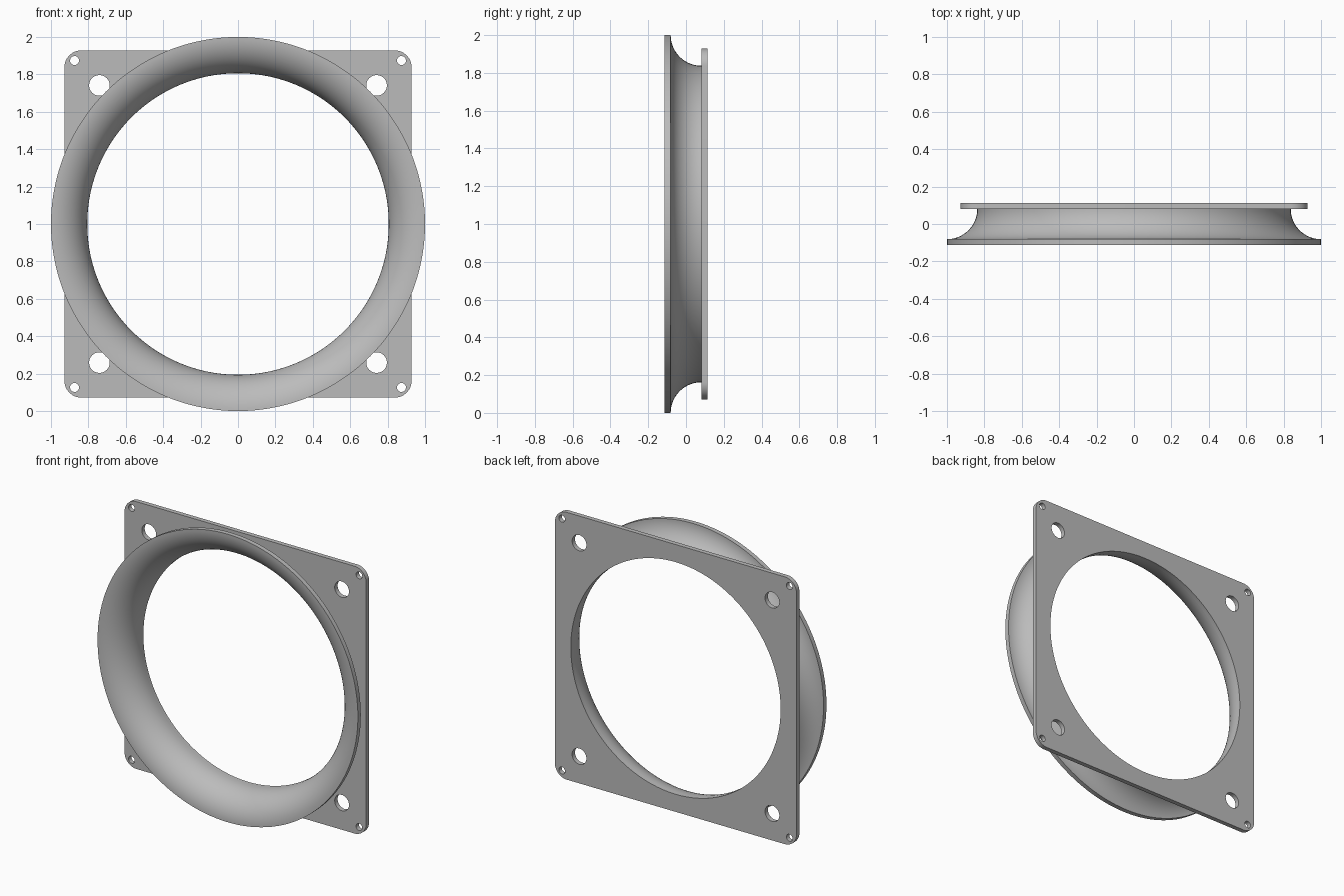
import bpy, bmesh, math

if "Cube" in bpy.data.objects:
    bpy.data.objects.remove(bpy.data.objects["Cube"])

Y_BACK, THICK = 0.113, 0.032
Y_JOIN = Y_BACK - THICK          # front face of the mounting plate
HOLE_R, SEG, ARC = 0.806, 144, 20

grey = bpy.data.materials.new("grey plastic")
grey.diffuse_color = (0.5, 0.5, 0.5, 1)
grey.use_nodes = True
grey.node_tree.nodes["Principled BSDF"].inputs["Base Color"].default_value = grey.diffuse_color


def finish(obj):
    """Weld, orient normals, colour and smooth one part."""
    bm = bmesh.new()
    bm.from_mesh(obj.data)
    bmesh.ops.remove_doubles(bm, verts=bm.verts, dist=1e-5)
    bmesh.ops.recalc_face_normals(bm, faces=bm.faces)
    bm.to_mesh(obj.data)
    bm.free()
    obj.data.materials.clear()
    obj.data.materials.append(grey)
    bpy.ops.object.select_all(action='DESELECT')
    obj.select_set(True)
    bpy.context.view_layer.objects.active = obj
    bpy.ops.object.shade_smooth_by_angle(angle=math.radians(30))


def arc(cx, cy, r, a0, a1, n):
    return [(cx + r * math.cos(a0 + (a1 - a0) * i / n),
             cy + r * math.sin(a0 + (a1 - a0) * i / n)) for i in range(n + 1)]


def circle(cx, cy, r, n):
    return arc(cx, cy, r, 0, 2 * math.pi, n)[:-1]


# Mounting plate: rounded square with a central opening and eight screw holes
half, corner = 0.928, 0.09
c = half - corner
outline = []
for k, (sx, sy) in enumerate([(1, 1), (-1, 1), (-1, -1), (1, -1)]):
    outline += arc(sx * c, sy * c, corner, k * math.pi / 2, (k + 1) * math.pi / 2, 12)
loops = [outline, circle(0, 0, HOLE_R, SEG)]
for sx in (-1, 1):
    for sy in (-1, 1):
        loops.append(circle(sx * 0.741, sy * 0.741, 0.055, 40))
        loops.append(circle(sx * 0.874, sy * 0.874, 0.024, 28))

curve = bpy.data.curves.new("mounting_plate", 'CURVE')
curve.dimensions = '2D'
curve.fill_mode = 'BOTH'
curve.extrude = THICK / 2
for pts in loops:
    s = curve.splines.new('POLY')
    s.points.add(len(pts) - 1)
    for p, (x, y) in zip(s.points, pts):
        p.co = (x, y, 0, 1)
    s.use_cyclic_u = True
plate = bpy.data.objects.new("mounting_plate", curve)
bpy.context.collection.objects.link(plate)
plate.rotation_euler = (math.pi / 2, 0, 0)
plate.location = (0, Y_BACK - THICK / 2, 1)
plate.select_set(True)
bpy.context.view_layer.objects.active = plate
bpy.ops.object.convert(target='MESH')
finish(bpy.context.view_layer.objects.active)

# Flared ring: two concentric quarter arcs revolved about the y axis
r_in = 1 - HOLE_R
profile = arc(1, Y_JOIN, r_in, math.pi, 1.5 * math.pi, ARC)
profile += arc(1, Y_JOIN, r_in - THICK, 1.5 * math.pi, math.pi, ARC)
bm = bmesh.new()
rings = []
for i in range(SEG):
    a = 2 * math.pi * i / SEG
    rings.append([bm.verts.new((r * math.cos(a), y, r * math.sin(a))) for r, y in profile])
for i in range(SEG):
    p, q = rings[i], rings[(i + 1) % SEG]
    for j in range(len(profile) - 1):
        bm.faces.new((p[j], p[j + 1], q[j + 1], q[j]))
mesh = bpy.data.meshes.new("flared_ring")
bm.to_mesh(mesh)
bm.free()
ring = bpy.data.objects.new("flared_ring", mesh)
ring.location = (0, 0, 1)
bpy.context.collection.objects.link(ring)
finish(ring)
